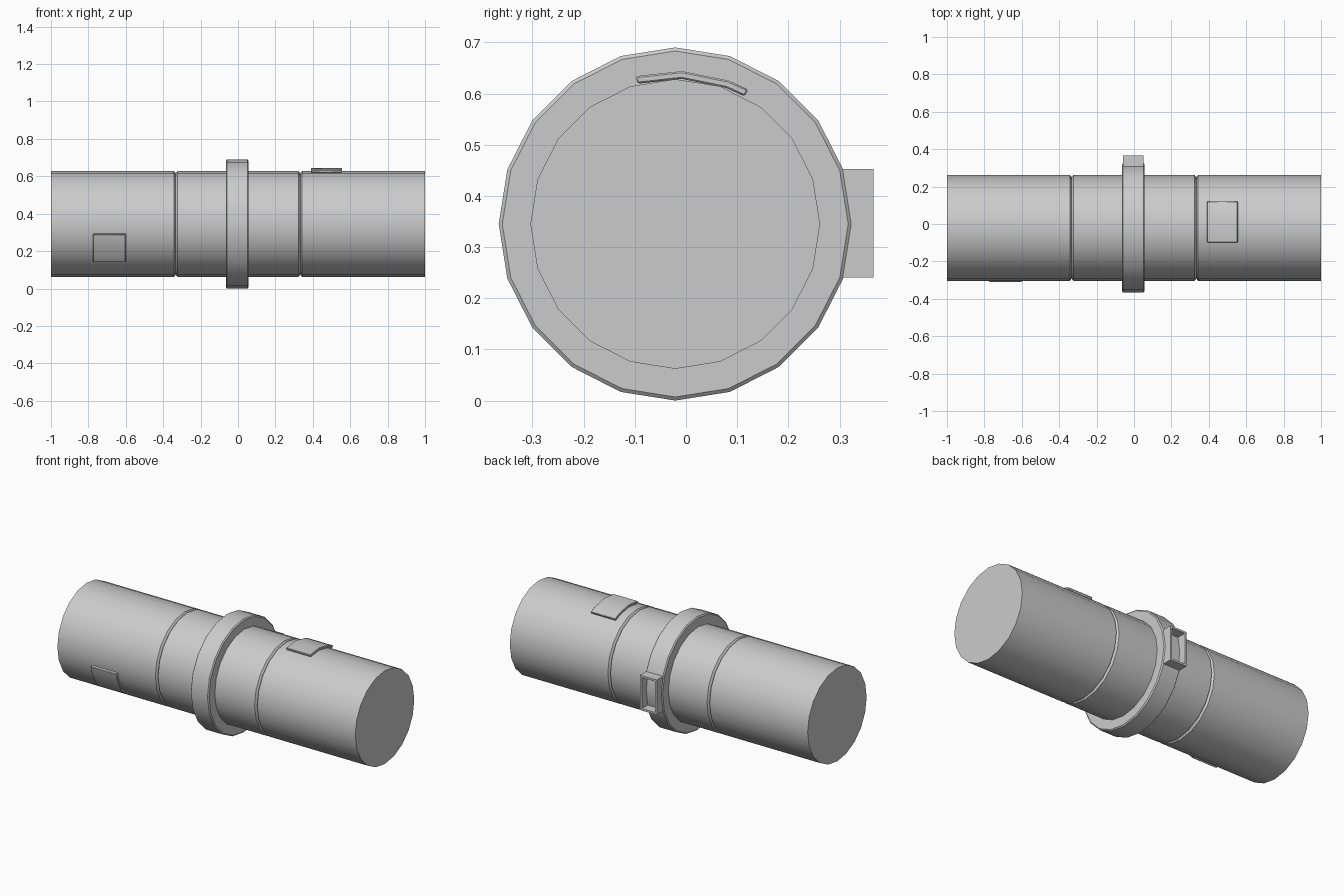
import bpy, bmesh
from math import sin, cos, radians

if "Cube" in bpy.data.objects:
    bpy.data.objects.remove(bpy.data.objects["Cube"])

CY, CZ, SIDES = -0.021, 0.345, 20


def finish(name, bm, bevel=0.0):
    bmesh.ops.recalc_face_normals(bm, faces=bm.faces[:])
    mesh = bpy.data.meshes.new(name)
    bm.to_mesh(mesh)
    bm.free()
    ob = bpy.data.objects.new(name, mesh)
    bpy.context.collection.objects.link(ob)
    if bevel:
        mod = ob.modifiers.new("edge_bevel", 'BEVEL')
        mod.width = bevel
        mod.segments = 1
    bpy.ops.object.select_all(action='DESELECT')
    ob.select_set(True)
    bpy.context.view_layer.objects.active = ob
    bpy.ops.object.shade_smooth_by_angle(angle=radians(30))
    return ob


def around(x, r, deg):
    a = radians(deg)
    return (x, CY + r * sin(a), CZ + r * cos(a))


def lathe(name, profile, closed=False):
    """Spin (x, radius) points around the long axis."""
    bm = bmesh.new()
    rings = [[bm.verts.new(around(x, r, 360 * i / SIDES)) for i in range(SIDES)]
             for x, r in profile]
    pairs = list(zip(rings, rings[1:]))
    if closed:
        pairs.append((rings[-1], rings[0]))
    else:
        bm.faces.new(rings[0])
        bm.faces.new(rings[-1])
    for a, b in pairs:
        for i in range(SIDES):
            j = (i + 1) % SIDES
            bm.faces.new((a[i], a[j], b[j], b[i]))
    return finish(name, bm)


def pad(name, x0, x1, angles, r_in, r_out):
    """Thin curved plate hugging the tube."""
    bm = bmesh.new()
    rows = [[bm.verts.new(around(x, r, a)) for x, r in
             ((x0, r_in), (x1, r_in), (x1, r_out), (x0, r_out))] for a in angles]
    bm.faces.new(rows[0])
    bm.faces.new(rows[-1])
    for a, b in zip(rows, rows[1:]):
        for i in range(4):
            j = (i + 1) % 4
            bm.faces.new((a[i], a[j], b[j], b[i]))
    return finish(name, bm, 0.003)


# Long tube with two V grooves
R = 0.283
profile = [(-1, R)]
for gx in (-0.333, 0.333):
    profile += [(gx - 0.009, R), (gx, R - 0.012), (gx + 0.009, R)]
lathe("tube", profile + [(1, R)])

# Central collar with chamfered rims
lathe("collar", [(-0.065, 0.276), (-0.065, 0.338), (-0.059, 0.345),
                 (0.051, 0.345), (0.057, 0.338), (0.057, 0.276)], closed=True)

# Curved pads on the top and the front
pad("top_pad", 0.39, 0.555, (-15, 2.5, 20.5, 28.5), 0.284, 0.299)
pad("front_pad", -0.775, -0.60, (-100.7, -108, -126, -133.6), 0.270, 0.295)

# Open rectangular socket behind the collar
bm = bmesh.new()
T = 0.012
loops = []
for y, t in ((0.29, 0), (0.366, 0), (0.366, T), (0.29, T)):
    x0, x1, z0, z1 = -0.06 + t, 0.052 - t, 0.24 + t, 0.452 - t
    loops.append([bm.verts.new(p) for p in
                  ((x0, y, z0), (x1, y, z0), (x1, y, z1), (x0, y, z1))])
for a, b in zip(loops, loops[1:] + loops[:1]):
    for i in range(4):
        j = (i + 1) % 4
        bm.faces.new((a[i], a[j], b[j], b[i]))
finish("socket", bm)
